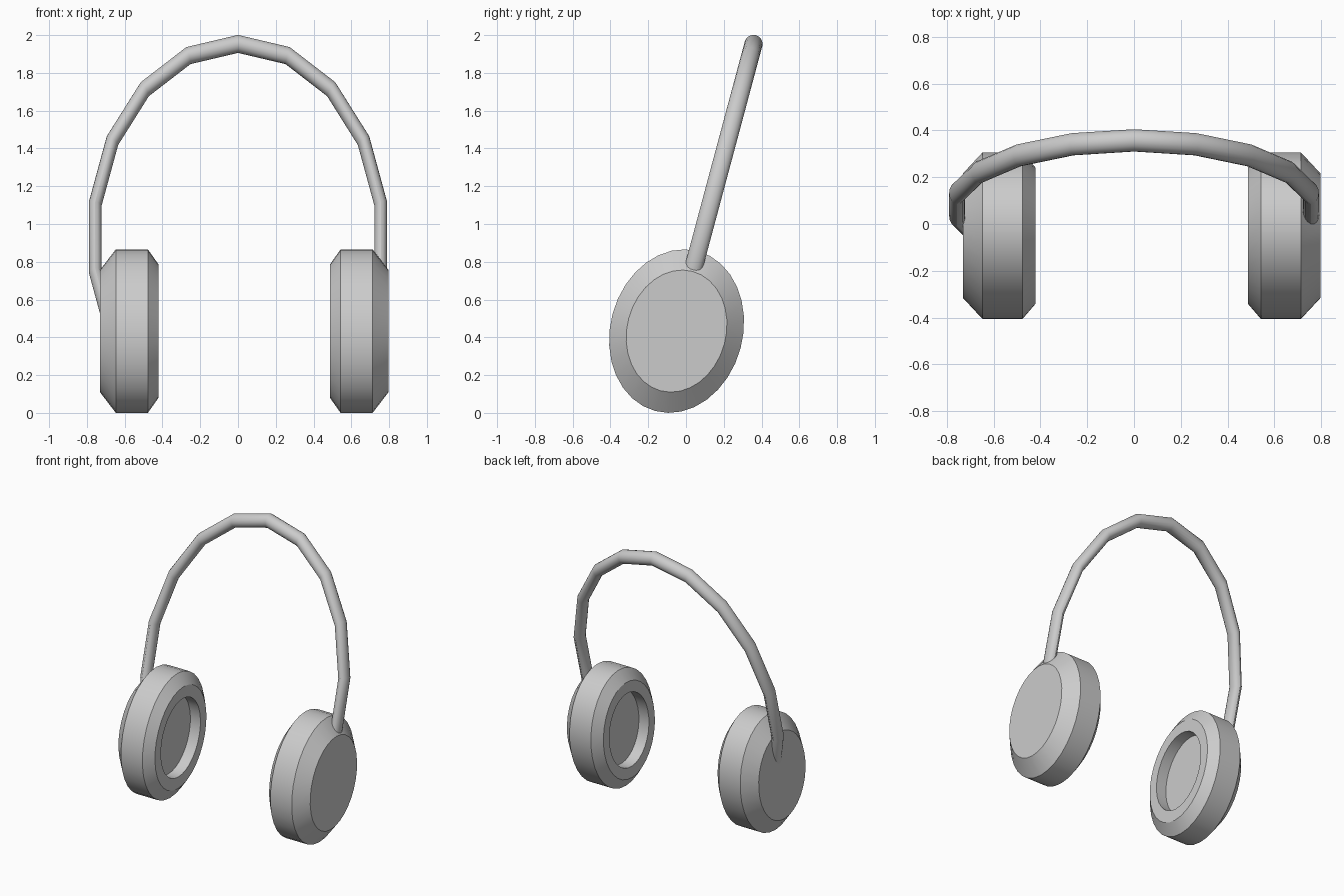
import bpy, bmesh, math
from mathutils import Matrix, Vector

cube = bpy.data.objects.get("Cube")
if cube:
    bpy.data.objects.remove(cube, do_unlink=True)

grey = bpy.data.materials.new("light_grey")
grey.use_nodes = True
grey.diffuse_color = (0.6, 0.6, 0.6, 1)
grey.node_tree.nodes["Principled BSDF"].inputs["Base Color"].default_value = (0.6, 0.6, 0.6, 1)

# Shared tilt: everything leans back about the cup centre
LEAN = Matrix.Translation((0, -0.05, 0.433)) @ Matrix.Rotation(math.radians(-15), 4, "X")


def loft(name, rings):
    """Skin a list of closed rings and cap both ends."""
    bm = bmesh.new()
    loops = [[bm.verts.new(LEAN @ p) for p in ring] for ring in rings]
    n = len(loops[0])
    for a, b in zip(loops, loops[1:]):
        for i in range(n):
            j = (i + 1) % n
            bm.faces.new((a[i], a[j], b[j], b[i]))
    bm.faces.new(loops[0])
    bm.faces.new(loops[-1])
    bmesh.ops.recalc_face_normals(bm, faces=bm.faces)
    mesh = bpy.data.meshes.new(name)
    bm.to_mesh(mesh)
    bm.free()
    mesh.materials.append(grey)
    obj = bpy.data.objects.new(name, mesh)
    bpy.context.collection.objects.link(obj)
    bpy.ops.object.select_all(action="DESELECT")
    obj.select_set(True)
    bpy.context.view_layer.objects.active = obj
    bpy.ops.object.shade_smooth_by_angle(angle=math.radians(30))
    return obj


def circle(count):
    return [math.tau * i / count for i in range(count)]


# Ear cups: oval turned profile (distance from middle, radius factor), hollow inside
CUP_PROFILE = [(0.764, 0.747), (0.68, 1), (0.51, 1), (0.455, 0.82), (0.455, 0.63), (0.535, 0.63)]
for name, side in (("left_ear_cup", 1), ("right_ear_cup", -1)):
    loft(name, [[Vector((0.033 + side * d, 0.351 * k * math.cos(t), 0.438 * k * math.sin(t)))
                 for t in circle(32)] for d, k in CUP_PROFILE])

# Headband: part of a ring squeezed sideways, its ends sunk in the cups
RING, TUBE, SQUEEZE = 1.06, 0.048, 0.724
band = []
for step in range(-6, 7):
    a = math.radians(20 * step)
    band.append([Vector((SQUEEZE * (RING + TUBE * math.cos(t)) * math.sin(a),
                         TUBE * math.sin(t),
                         0.514 + (RING + TUBE * math.cos(t)) * math.cos(a)))
                 for t in circle(16)])
loft("headband", band)
